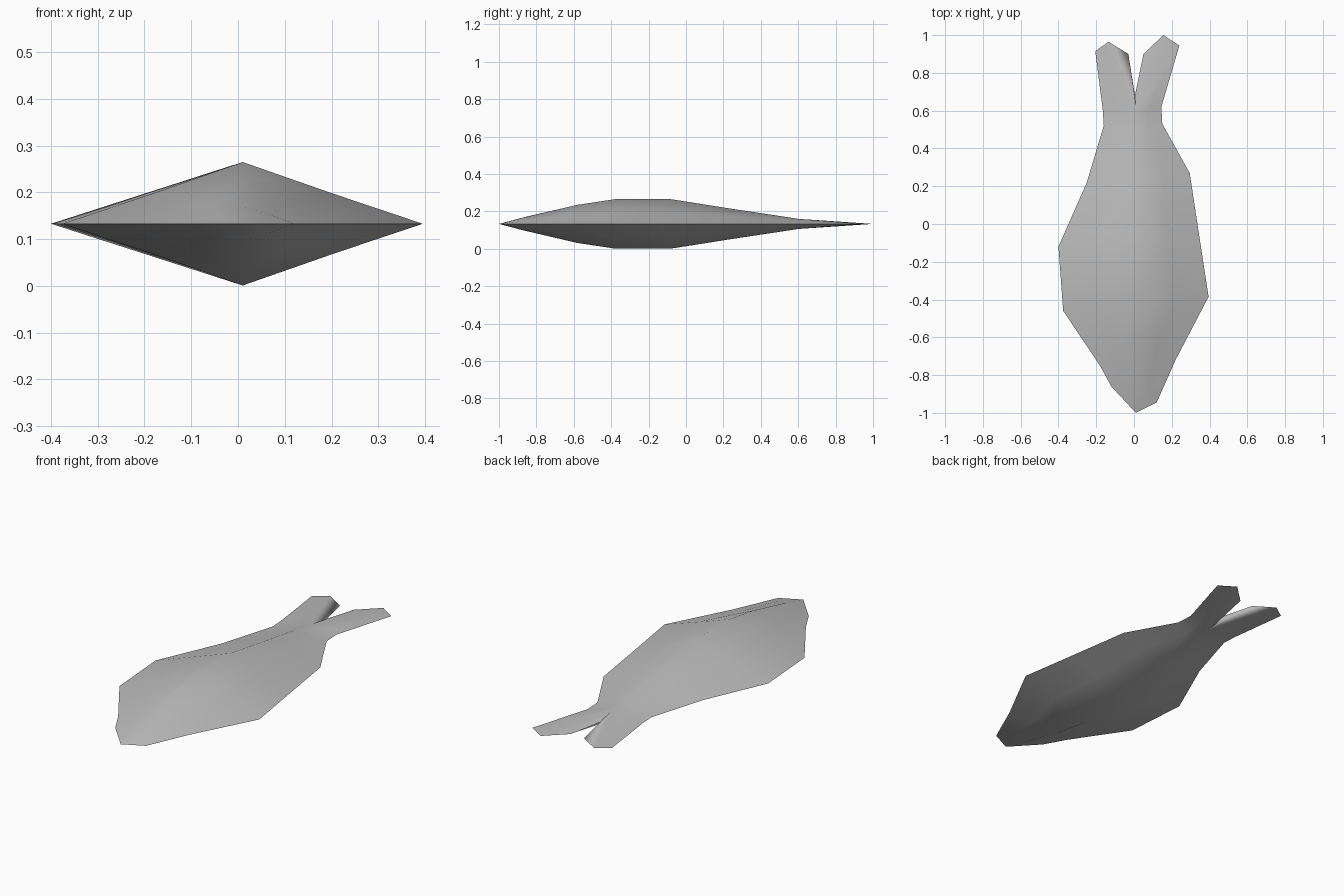
import bpy, bmesh, math
from mathutils import Vector

cube = bpy.data.objects.get("Cube")
if cube:
    bpy.data.objects.remove(cube)

grey = bpy.data.materials.new("plain_grey")
grey.use_nodes = True
colour = (0.5, 0.5, 0.5, 1)
grey.diffuse_color = colour
grey.node_tree.nodes["Principled BSDF"].inputs["Base Color"].default_value = colour

MID = 0.133     # height of the thin rim
CENTRE = 0.01   # x of the ridge

# Body stations: right rim (x, y), left rim (x, y), ridge (y, z), flank fullness
STATIONS = [
    ((-0.12, -0.86), (0.12, -0.945), (-0.86, 0.170), 0.55),
    ((-0.18, -0.75), (0.22, -0.72), (-0.58, 0.235), 0.46),
    ((-0.375, -0.46), (0.395, -0.385), (-0.38, 0.265), 0.49),
    ((-0.40, -0.12), (0.348, -0.08), (-0.08, 0.265), 0.5),
    ((-0.25, 0.22), (0.295, 0.27), (0.25, 0.213), 0.5),
    ((-0.16, 0.52), (0.15, 0.53), (0.47, 0.180), 0.5),
    ((-0.165, 0.60), (0.145, 0.62), (0.60, 0.160), 0.5),
]
NOSE = (CENTRE, -1.0)
CROTCH = (0.005, 0.68)
# Tail lobes: outer corner, tip, inner corner
LOBES = [[(-0.205, 0.915), (-0.135, 0.965), (-0.03, 0.90)],
         [(0.24, 0.945), (0.155, 1.0), (0.05, 0.90)]]

bm = bmesh.new()


def rim(p):
    return bm.verts.new((p[0], p[1], MID))


nose, crotch = rim(NOSE), rim(CROTCH)
rims = [(rim(r), rim(l)) for r, l, _, _ in STATIONS]
lobes = [[rim(p) for p in lobe] for lobe in LOBES]


def build_side(sign):
    """Skin the upper (sign 1) or lower (sign -1) half between the rims."""
    rows = []
    for (right, left), (_, _, (y, z), full) in zip(rims, STATIONS):
        rise = sign * (z - MID)
        ridge = bm.verts.new((CENTRE, y, MID + rise))
        flanks = []
        for edge in (right, left):
            p = edge.co.lerp(ridge.co, 0.5)
            p.z = MID + rise * full
            flanks.append(bm.verts.new(p))
        rows.append([right, flanks[0], ridge, flanks[1], left])
    # Nose fan and body
    for a, b in zip(rows[0], rows[0][1:]):
        bm.faces.new((nose, a, b))
    for low, high in zip(rows, rows[1:]):
        for i in range(4):
            bm.faces.new((low[i], low[i + 1], high[i + 1], high[i]))
    # Forked tail
    last = rows[-1]
    ridge = last[2]
    for hip, flank, (outer, tip, inner) in ((last[0], last[1], lobes[0]),
                                            (last[4], last[3], lobes[1])):
        for a, b, c in ((hip, flank, outer), (flank, ridge, outer),
                        (ridge, outer, tip), (ridge, tip, inner),
                        (ridge, inner, crotch)):
            bm.faces.new((a, b, c))


build_side(1)
build_side(-1)
bmesh.ops.recalc_face_normals(bm, faces=bm.faces)

mesh = bpy.data.meshes.new("fish_body")
bm.to_mesh(mesh)
bm.free()
mesh.materials.append(grey)
body = bpy.data.objects.new("fish_body", mesh)
bpy.context.collection.objects.link(body)

# Smooth flanks with a crisp rim
bpy.context.view_layer.objects.active = body
body.select_set(True)
bpy.ops.object.shade_smooth_by_angle(angle=math.radians(70))
